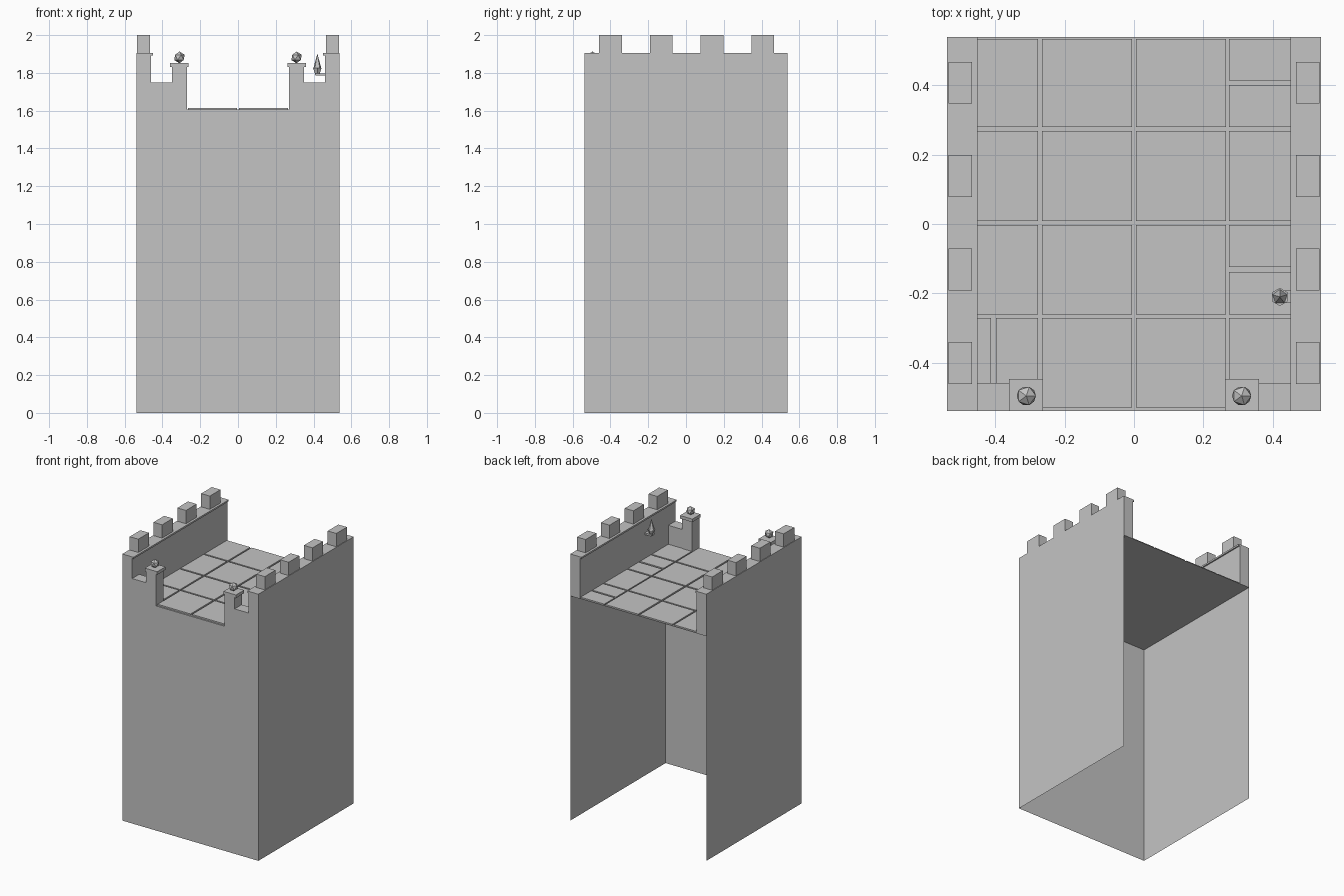
import bpy, bmesh
from mathutils import Matrix, Vector

cube = bpy.data.objects.get("Cube")
if cube:
    bpy.data.objects.remove(cube, do_unlink=True)

# Single stone colour
stone = bpy.data.materials.new("grey stone")
stone.use_nodes = True
colour = (0.55, 0.55, 0.55, 1)
stone.diffuse_color = colour
stone.node_tree.nodes["Principled BSDF"].inputs["Base Color"].default_value = colour

HALF = 0.538      # outer half width
INNER = 0.46      # inner face of the side parapets
FLOOR = 1.605     # level of the deck
TILE = 1.615      # top of the paving
LEDGE = 1.905     # top of the parapet


def finish(name, bm):
    mesh = bpy.data.meshes.new(name)
    bm.to_mesh(mesh)
    bm.free()
    mesh.materials.append(stone)
    obj = bpy.data.objects.new(name, mesh)
    bpy.context.scene.collection.objects.link(obj)
    return obj


def add_box(bm, x, y, z):
    lo, hi = Vector((x[0], y[0], z[0])), Vector((x[1], y[1], z[1]))
    matrix = Matrix.Translation((lo + hi) / 2) @ Matrix.Diagonal((*(hi - lo), 1))
    bmesh.ops.create_cube(bm, size=1, matrix=matrix)


def box(name, x, y, z):
    bm = bmesh.new()
    add_box(bm, x, y, z)
    return finish(name, bm)


def sheet(name, corners):
    bm = bmesh.new()
    bm.faces.new([bm.verts.new(c) for c in corners])
    return finish(name, bm)


def span(side, a, b):
    return sorted((side * a, side * b))


# Tower shell, open at the back and underneath
H = HALF
sheet("front_wall", [(-H, -H, 0), (H, -H, 0), (H, -H, FLOOR), (-H, -H, FLOOR)])
sheet("left_wall", [(H, -H, 0), (H, H, 0), (H, H, FLOOR), (H, -H, FLOOR)])
sheet("right_wall", [(-H, H, 0), (-H, -H, 0), (-H, -H, FLOOR), (-H, H, FLOOR)])
sheet("deck", [(-H, -H, FLOOR), (H, -H, FLOOR), (H, H, FLOOR), (-H, H, FLOOR)])

# Paving slabs, some of them split in two
columns = [(-INNER, -0.276), (-0.265, -0.006), (0.006, 0.265), (0.274, INNER)]
rows = [(-0.528, -0.271), (-0.26, -0.003), (0.009, 0.268), (0.279, 0.532)]
split_rows = {1: (-0.138, -0.124), 3: (0.4, 0.413)}
paving = bmesh.new()
for i, col in enumerate(columns):
    for j, row in enumerate(rows):
        cols, parts = [col], [row]
        if i == 3 and j in split_rows:
            low, high = split_rows[j]
            parts = [(row[0], low), (high, row[1])]
        if i == 0 and j == 0:
            cols = [(col[0], -0.411), (-0.397, col[1])]
        for c in cols:
            for r in parts:
                add_box(paving, c, r, (FLOOR, TILE))
finish("paving_slabs", paving)

# Parapets, merlons, low front walls and gate posts on both sides
for side, label in ((1, "left"), (-1, "right")):
    box(label + "_parapet", span(side, INNER, H), (-H, H), (FLOOR, 1.893))
    box(label + "_ledge", span(side, 0.45, H), (-H, H), (1.893, LEDGE))
    merlons = bmesh.new()
    for k in range(4):
        y = -0.4 + k * 0.269
        add_box(merlons, span(side, 0.466, 0.534), (y - 0.06, y + 0.06), (LEDGE, 2))
    finish(label + "_merlons", merlons)
    box(label + "_low_wall", span(side, 0.35, INNER), (-H, -0.458), (FLOOR, 1.75))
    box(label + "_post", span(side, 0.27, 0.35), (-H, -0.455), (FLOOR, 1.83))
    box(label + "_post_cap", span(side, 0.262, 0.36), (-H, -0.446), (1.83, 1.852))
    ball = bmesh.new()
    bmesh.ops.create_icosphere(ball, subdivisions=1, radius=0.031,
                               matrix=Matrix.Translation((side * 0.31, -0.495, 1.882)))
    finish(label + "_post_ball", ball)


# Wall torch: bracket, bowl and faceted flame
def cone(name, sides, bottom, top, z0, z1):
    bm = bmesh.new()
    bmesh.ops.create_cone(bm, cap_ends=True, segments=sides, radius1=bottom, radius2=top,
                          depth=z1 - z0,
                          matrix=Matrix.Translation((0.42, -0.21, (z0 + z1) / 2)))
    finish(name, bm)


box("torch_bracket", (0.41, INNER), (-0.228, -0.192), (1.785, 1.798))
cone("torch_bowl", 6, 0.012, 0.026, 1.79, 1.825)
cone("torch_flame", 5, 0.022, 0, 1.825, 1.902)
